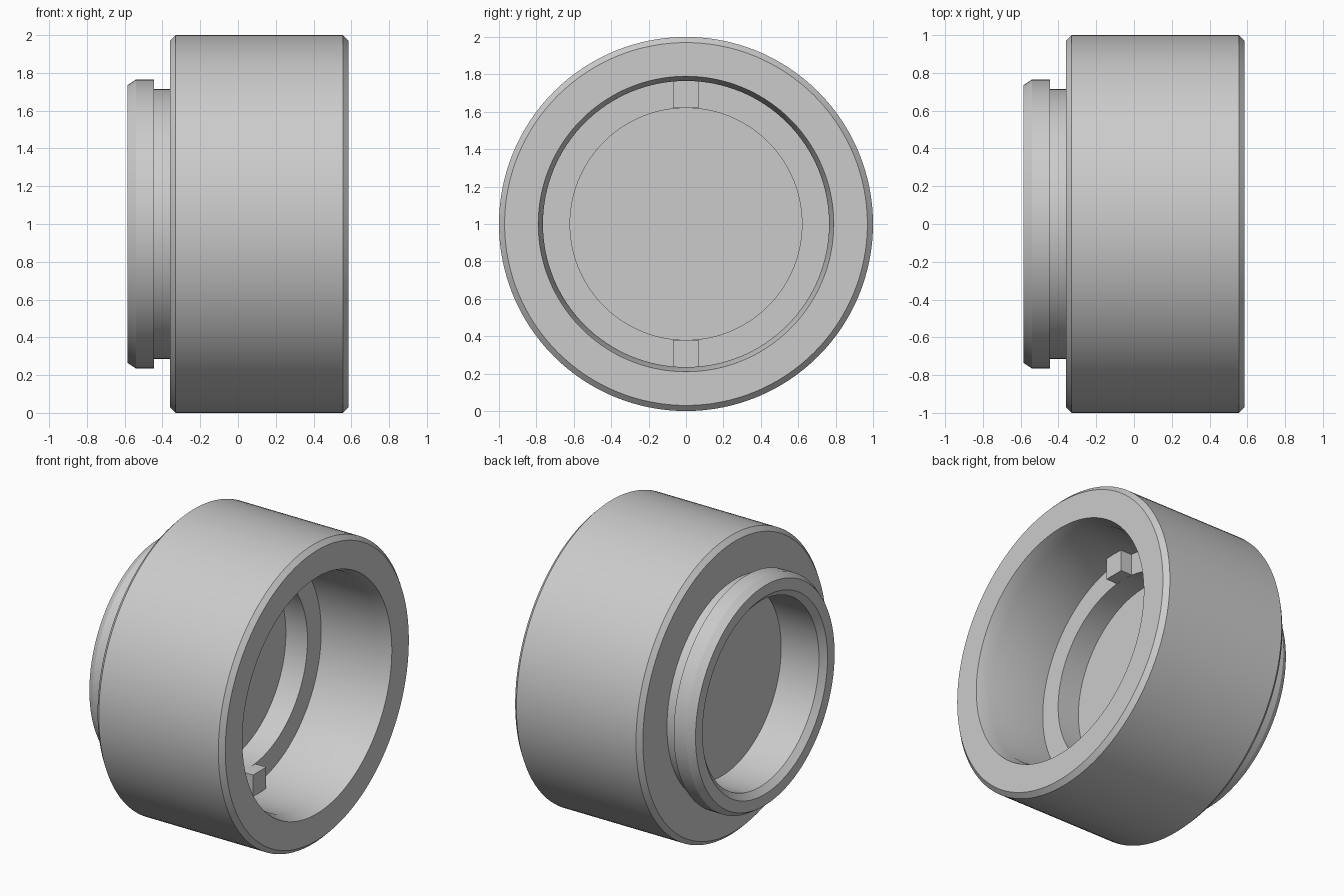
import bpy, bmesh, math

if "Cube" in bpy.data.objects:
    bpy.data.objects.remove(bpy.data.objects["Cube"], do_unlink=True)

SEGMENTS = 128
AXIS_Z = 1.0

grey = bpy.data.materials.new("plain grey")
grey.use_nodes = True
grey.diffuse_color = (0.6, 0.6, 0.6, 1)
grey.node_tree.nodes["Principled BSDF"].inputs["Base Color"].default_value = (0.6, 0.6, 0.6, 1)


def finish(name, bm):
    bmesh.ops.recalc_face_normals(bm, faces=bm.faces)
    mesh = bpy.data.meshes.new(name)
    bm.to_mesh(mesh)
    bm.free()
    mesh.materials.append(grey)
    obj = bpy.data.objects.new(name, mesh)
    bpy.context.collection.objects.link(obj)
    bpy.ops.object.select_all(action="DESELECT")
    obj.select_set(True)
    bpy.context.view_layer.objects.active = obj
    bpy.ops.object.shade_smooth_by_angle(angle=math.radians(25))
    return obj


def lathe(name, profile):
    """Revolve a closed (x, radius) outline about the horizontal x axis."""
    bm = bmesh.new()
    rings = []
    for i in range(SEGMENTS):
        a = 2 * math.pi * i / SEGMENTS
        rings.append([bm.verts.new((x, r * math.cos(a), AXIS_Z + r * math.sin(a)))
                      for x, r in profile])
    n = len(profile)
    for i in range(SEGMENTS):
        p, q = rings[i], rings[(i + 1) % SEGMENTS]
        for j in range(n):
            k = (j + 1) % n
            bm.faces.new((p[j], p[k], q[k], q[j]))
    return finish(name, bm)


# Hollow barrel: chamfered drum, neck, rear flange, rear bore, ledge and front bore
lathe("barrel", [
    (0.585, 0.97), (0.555, 1.0), (-0.33, 1.0), (-0.36, 0.97),
    (-0.36, 0.715), (-0.445, 0.715),
    (-0.445, 0.765), (-0.54, 0.765), (-0.585, 0.735),
    (-0.585, 0.66), (-0.55, 0.62),
    (0.08, 0.62), (0.08, 0.765), (0.50, 0.765), (0.585, 0.79),
])

# Solid disc closing the bore
bm = bmesh.new()
bmesh.ops.create_cone(bm, cap_ends=True, segments=SEGMENTS, radius1=0.63, radius2=0.63, depth=0.19)
for v in bm.verts:
    x, y, z = v.co
    v.co = (z - 0.175, x, y + AXIS_Z)
finish("inner_disc", bm)

# Key blocks standing on the ledge, top and bottom
for name, side in (("top_key", 1), ("bottom_key", -1)):
    bm = bmesh.new()
    bmesh.ops.create_cube(bm, size=1)
    for v in bm.verts:
        x, y, z = v.co
        v.co = (0.11 + x * 0.10, y * 0.14, AXIS_Z + side * (0.695 + z * 0.15))
    finish(name, bm)
